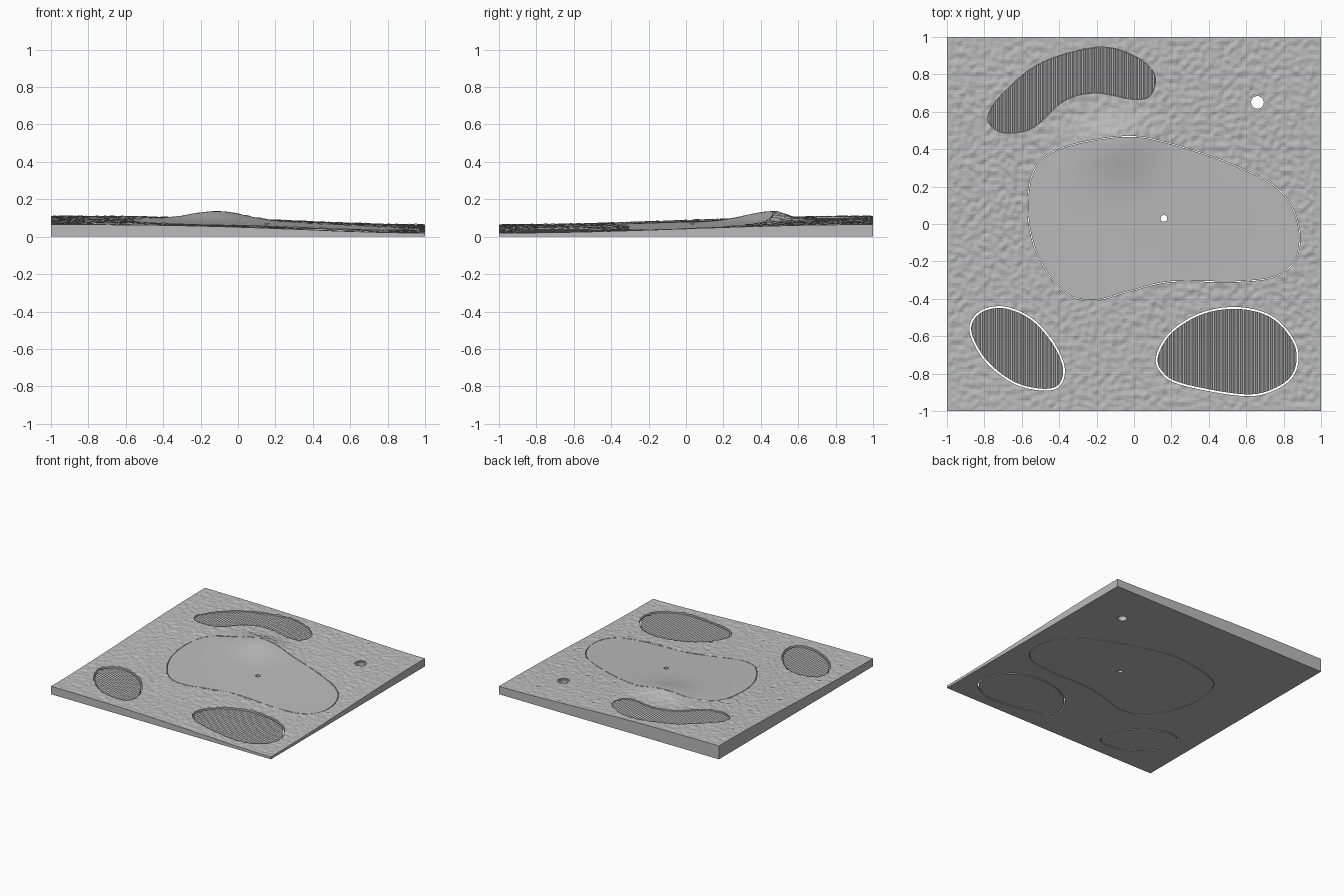
import bpy
import bmesh
import math
from mathutils import Vector, noise

if "Cube" in bpy.data.objects:
    bpy.data.objects.remove(bpy.data.objects["Cube"])

grey = bpy.data.materials.new("plain_grey")
grey.use_nodes = True
grey.diffuse_color = (0.5, 0.5, 0.5, 1)
bsdf = next(n for n in grey.node_tree.nodes if n.type == 'BSDF_PRINCIPLED')
bsdf.inputs["Base Color"].default_value = grey.diffuse_color

RIB = 0.01      # half the width of one rake furrow


# Ground heights
def terrain(x, y):
    fall_x = math.sin(math.pi / 2 * (x - 0.25 * (1 - x * x)))
    rise_y = math.sin(math.pi / 2 * y)
    depth = 0.2 if y < 0.46 else 0.1
    mound = math.exp(-((x + 0.1) / 0.2) ** 2 - ((y - 0.46) / depth) ** 2)
    return 0.065 - 0.0225 * fall_x + 0.0225 * rise_y + 0.045 * mound


def rough_height(x, y):
    edge = min(1, (1 - max(abs(x), abs(y))) / 0.02)
    return terrain(x, y) + 0.007 * edge * noise.noise(Vector((x, y, 0.3)) * 30)


def sand_height(x, y):
    ridge = 0.004 if round(x / RIB) % 2 else -0.004
    return max(0.005, terrain(x, y) - 0.01 + ridge)


# Mesh helpers
def finish(bm, name):
    bmesh.ops.recalc_face_normals(bm, faces=bm.faces[:])
    mesh = bpy.data.meshes.new(name)
    bm.to_mesh(mesh)
    bm.free()
    mesh.materials.append(grey)
    obj = bpy.data.objects.new(name, mesh)
    bpy.context.collection.objects.link(obj)
    return obj


def slab(name, low, high, nx, ny, height, floor=0.0):
    """Solid block whose top follows a height rule."""
    bm = bmesh.new()
    bmesh.ops.create_grid(bm, x_segments=nx, y_segments=ny, size=1)
    for v in bm.verts:
        x = low[0] + (v.co.x + 1) / 2 * (high[0] - low[0])
        y = low[1] + (v.co.y + 1) / 2 * (high[1] - low[1])
        v.co = (x, y, height(x, y))
    bmesh.ops.triangulate(bm, faces=bm.faces[:])
    rim = [e for e in bm.edges if e.is_boundary]
    skirt = bmesh.ops.extrude_edge_only(bm, edges=rim)["geom"]
    for v in skirt:
        if isinstance(v, bmesh.types.BMVert):
            v.co.z = floor
    bmesh.ops.holes_fill(bm, edges=[e for e in bm.edges if e.is_boundary], sides=0)
    return finish(bm, name)


def smooth_loop(points, steps=8):
    """Closed curve through the control points."""
    pts = [Vector(p) for p in points]
    n = len(pts)
    loop = []
    for i in range(n):
        a, b, c, d = (pts[(i + k - 1) % n] for k in range(4))
        for s in range(steps):
            t = s / steps
            loop.append(0.5 * (2 * b + (c - a) * t + (2 * a - 5 * b + 4 * c - d) * t * t
                               + (3 * b - a - 3 * c + d) * t ** 3))
    return loop


def shrink(loop, gap):
    """Move a clockwise loop inward."""
    result = []
    for i, p in enumerate(loop):
        along = (loop[(i + 1) % len(loop)] - loop[i - 1]).normalized()
        result.append(p + gap * Vector((along.y, -along.x)))
    return result


def circle(x, y, r, sides=24):
    return [Vector((x + r * math.cos(2 * math.pi * i / sides),
                    y + r * math.sin(2 * math.pi * i / sides))) for i in range(sides)]


def prism(loop, bottom=-0.5):
    bm = bmesh.new()
    face = bm.faces.new([bm.verts.new((p.x, p.y, bottom)) for p in loop])
    top = bmesh.ops.extrude_face_region(bm, geom=[face])["geom"]
    for v in top:
        if isinstance(v, bmesh.types.BMVert):
            v.co.z = 0.5
    cutter = finish(bm, "cutter")
    cutter.hide_render = True
    return cutter


def carve(obj, loop, operation='DIFFERENCE', bottom=-0.5):
    cutter = prism(loop, bottom)
    mod = obj.modifiers.new("carve", 'BOOLEAN')
    mod.operation = operation
    mod.solver = 'MANIFOLD'
    mod.object = cutter
    bpy.context.view_layer.objects.active = obj
    bpy.ops.object.modifier_apply(modifier=mod.name)
    bpy.data.objects.remove(cutter)


def insert(name, loop, height, step_y, floor=0.0):
    """Piece of ground trimmed to an outline."""
    low = [math.floor(min(p[k] for p in loop) / RIB - 1) * RIB for k in (0, 1)]
    high = [math.ceil(max(p[k] for p in loop) / RIB + 1) * RIB for k in (0, 1)]
    nx = round((high[0] - low[0]) / RIB)
    ny = max(4, round((high[1] - low[1]) / step_y))
    obj = slab(name, low, high, nx, ny, height, floor)
    carve(obj, loop, 'INTERSECT')
    return obj


# Outlines, all clockwise
green_line = smooth_loop([
    (-.57, .08), (-.53, .3), (-.38, .41), (-.05, .47), (.2, .43), (.55, .31),
    (.78, .18), (.88, 0), (.87, -.18), (.76, -.28), (.55, -.31), (.2, -.31),
    (-.02, -.36), (-.22, -.41), (-.38, -.36), (-.52, -.16)])
back_line = smooth_loop([
    (-.78, .58), (-.7, .7), (-.5, .86), (-.2, .945), (0, .9), (.11, .8), (.09, .69),
    (0, .665), (-.2, .7), (-.37, .66), (-.53, .52), (-.66, .485), (-.75, .51)])
front_right_line = smooth_loop([
    (-.88, -.57), (-.83, -.47), (-.7, -.44), (-.55, -.5), (-.43, -.63),
    (-.37, -.77), (-.4, -.87), (-.5, -.89), (-.65, -.85), (-.8, -.73)])
front_left_line = smooth_loop([
    (.12, -.7), (.2, -.57), (.37, -.47), (.57, -.445), (.75, -.5), (.87, -.65),
    (.86, -.8), (.75, -.89), (.58, -.92), (.25, -.86), (.14, -.79)])

# Rough ground with openings for the inserts
rough = slab("rough_ground", (-1, -1), (1, 1), 170, 170, rough_height)
for line in (green_line, front_right_line, front_left_line):
    carve(rough, line)
carve(rough, back_line, bottom=0.03)

# Stepped socket in the back corner
carve(rough, circle(0.66, 0.65, 0.045), bottom=0.06)
carve(rough, circle(0.66, 0.65, 0.034))

# Smooth putting green with its cup hole
green = insert("putting_green", shrink(green_line, 0.004), terrain, 0.02)
carve(green, circle(0.16, 0.03, 0.018))
bpy.ops.object.select_all(action='DESELECT')
green.select_set(True)
bpy.context.view_layer.objects.active = green
bpy.ops.object.shade_smooth_by_angle(angle=math.radians(30))

# Raked sand bunkers
insert("front_right_bunker", shrink(front_right_line, 0.01), sand_height, 0.04)
insert("front_left_bunker", shrink(front_left_line, 0.01), sand_height, 0.04)
insert("back_bunker", shrink(back_line, 0.001), sand_height, 0.04, floor=0.025)
